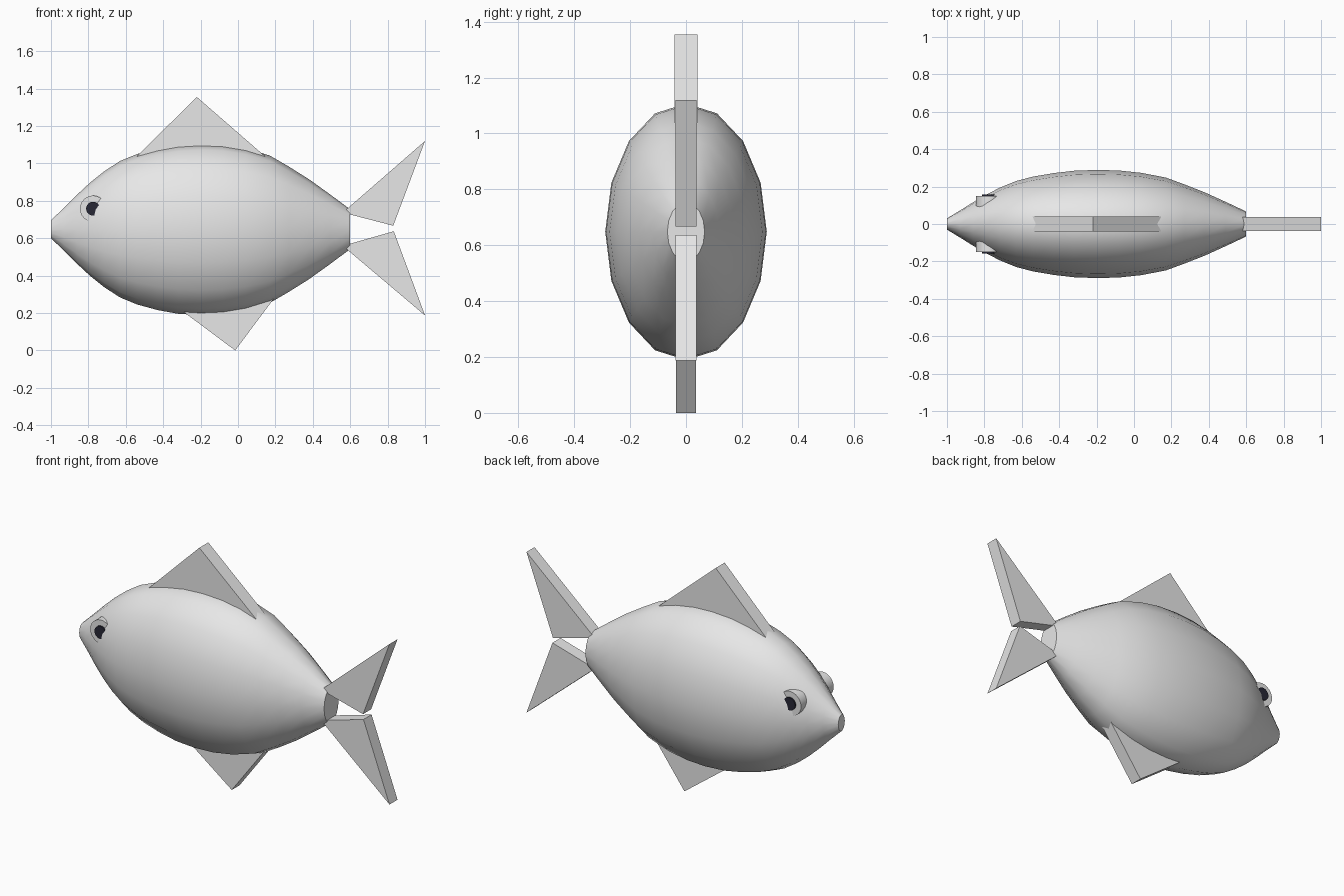
import bpy, bmesh, math
from mathutils import Matrix

if "Cube" in bpy.data.objects:
    bpy.data.objects.remove(bpy.data.objects["Cube"])


def material(name, rgb):
    m = bpy.data.materials.new(name)
    m.diffuse_color = (*rgb, 1)
    m.use_nodes = True
    m.node_tree.nodes["Principled BSDF"].inputs["Base Color"].default_value = m.diffuse_color
    return m


GREY = material("light grey", (0.8, 0.8, 0.8))
DARK = material("dark pupil", (0.02, 0.02, 0.035))


def finish(bm, name, mat):
    bmesh.ops.recalc_face_normals(bm, faces=bm.faces)
    me = bpy.data.meshes.new(name)
    bm.to_mesh(me)
    bm.free()
    me.materials.append(mat)
    ob = bpy.data.objects.new(name, me)
    bpy.context.collection.objects.link(ob)
    return ob


def smooth(ob, angle):
    bpy.ops.object.select_all(action='DESELECT')
    ob.select_set(True)
    bpy.context.view_layer.objects.active = ob
    bpy.ops.object.shade_smooth_by_angle(angle=math.radians(angle))


# Body: sixteen-sided oval rings (x position, half height)
MID, FLAT, SIDES = 0.648, 0.63, 16
STATIONS = [(-1, .048), (-.93, .115), (-.86, .185), (-.79, .25), (-.715, .31),
            (-.63, .365), (-.54, .402), (-.43, .432), (-.32, .452), (-.2, .459),
            (-.08, .454), (.04, .434), (.17, .394), (.27, .336), (.38, .267),
            (.49, .188), (.6, .106)]
bm = bmesh.new()
rings = []
for x, h in STATIONS:
    angles = [2 * math.pi * i / SIDES for i in range(SIDES)]
    rings.append([bm.verts.new((x, FLAT * h * math.sin(a), MID + h * math.cos(a)))
                  for a in angles])
for r, s in zip(rings, rings[1:]):
    for i in range(SIDES):
        j = (i + 1) % SIDES
        bm.faces.new((r[i], r[j], s[j], s[i]))
bm.faces.new(rings[0])
bm.faces.new(rings[-1])
smooth(finish(bm, "body", GREY), 40)


# Fins: triangular slabs in the middle plane
def fin(name, points, half):
    bm = bmesh.new()
    a = [bm.verts.new((x, -half, z)) for x, z in points]
    b = [bm.verts.new((x, half, z)) for x, z in points]
    bm.faces.new(a)
    bm.faces.new(b)
    for i in range(3):
        j = (i + 1) % 3
        bm.faces.new((a[i], a[j], b[j], b[i]))
    finish(bm, name, GREY)


fin("top_fin", [(-.6, .98), (-.22, 1.355), (.2, .99)], .041)
fin("belly_fin", [(-.35, .25), (-.015, 0), (.205, .295)], .036)
fin("upper_tail_fin", [(.56, .737), (1, 1.12), (.83, .667)], .037)
fin("lower_tail_fin", [(.56, .559), (1, .187), (.833, .637)], .037)


# Eyes: discs sunk into the head, each with a thin pupil plate
def disc(name, radius, y0, y1, side, mat):
    bm = bmesh.new()
    place = (Matrix.Translation((-.775, side * (y0 + y1) / 2, .758))
             @ Matrix.Rotation(math.pi / 2, 4, 'X'))
    bmesh.ops.create_cone(bm, cap_ends=True, segments=24, radius1=radius,
                          radius2=radius, depth=y1 - y0, matrix=place)
    smooth(finish(bm, name, mat), 40)


for side, label in ((-1, "front"), (1, "back")):
    disc(label + "_eye", .07, .08, .15, side, GREY)
    disc(label + "_pupil", .037, .15, .159, side, DARK)
